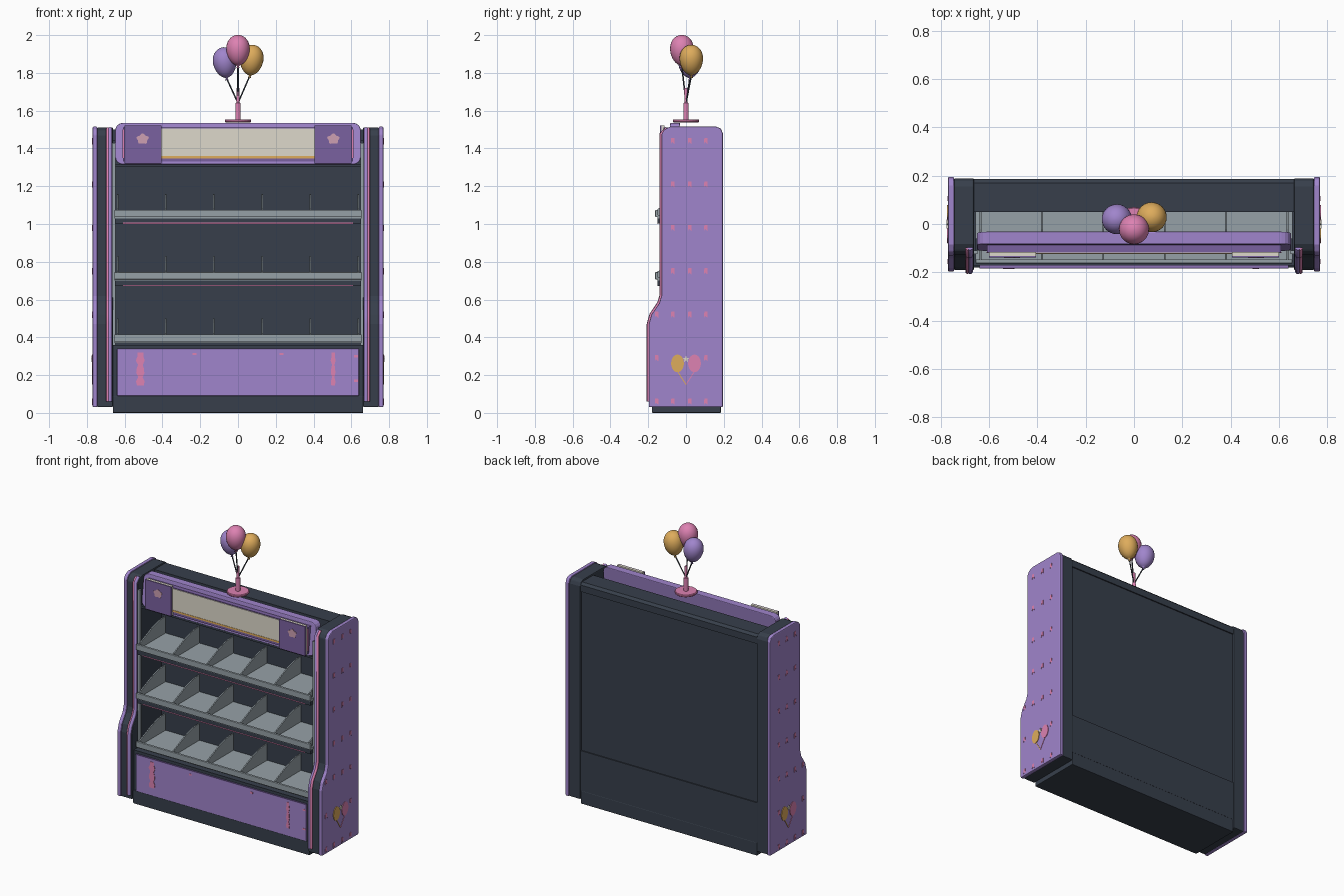
import bpy, bmesh, math
from mathutils import Vector, Matrix

cube = bpy.data.objects.get("Cube")
if cube:
    bpy.data.objects.remove(cube, do_unlink=True)


def material(name, r, g, b):
    lin = [((c / 255 + 0.055) / 1.055) ** 2.4 for c in (r, g, b)] + [1]
    m = bpy.data.materials.new(name)
    m.use_nodes = True
    m.diffuse_color = lin
    m.node_tree.nodes["Principled BSDF"].inputs["Base Color"].default_value = lin
    return m


PURPLE = material("lilac", 160, 133, 204)
PLUM = material("plum", 122, 97, 160)
DARK = material("charcoal", 55, 63, 75)
GREY = material("shelf grey", 150, 161, 167)
PINK = material("pink", 221, 130, 178)
YELLOW = material("golden yellow", 222, 172, 92)
CREAM = material("cream", 222, 217, 203)
BLUSH = material("dusty blush", 205, 160, 178)


def finish(bm, name, mat, bevel=0, smooth=False):
    bmesh.ops.recalc_face_normals(bm, faces=bm.faces)
    me = bpy.data.meshes.new(name)
    bm.to_mesh(me)
    bm.free()
    me.materials.append(mat)
    ob = bpy.data.objects.new(name, me)
    bpy.context.collection.objects.link(ob)
    if smooth:
        for p in me.polygons:
            p.use_smooth = True
    if bevel:
        mod = ob.modifiers.new("soft edges", "BEVEL")
        mod.width, mod.segments, mod.limit_method = bevel, 2, "ANGLE"
    return ob


def box(name, x, y, z, mat, bevel=0):
    bm = bmesh.new()
    bmesh.ops.create_cube(bm, size=1)
    for v in bm.verts:
        for i, (a, b) in enumerate((x, y, z)):
            v.co[i] = (a + b) / 2 + v.co[i] * (b - a)
    return finish(bm, name, mat, bevel)


def prism(name, pts, axis, a, b, mat, bevel=0):
    """Extrude a 2D outline: (y, z) along x, or (x, z) along y."""
    bm = bmesh.new()
    place = lambda p, d: (d, p[0], p[1]) if axis == "x" else (p[0], d, p[1])
    face = bm.faces.new([bm.verts.new(place(p, a)) for p in pts])
    new = bmesh.ops.extrude_face_region(bm, geom=[face])["geom"]
    shift = Vector(place((0, 0), b - a))
    bmesh.ops.translate(bm, vec=shift, verts=[g for g in new if isinstance(g, bmesh.types.BMVert)])
    return finish(bm, name, mat, bevel)


def ellipse(cx, cz, rx, rz, n=20, wobble=0.0):
    out = []
    for i in range(n):
        t = math.tau * i / n
        r = 1 + wobble * math.sin(5 * t)
        out.append((cx + rx * r * math.cos(t), cz + rz * r * math.sin(t)))
    return out


def tube(name, pts, radius, mat):
    cu = bpy.data.curves.new(name, "CURVE")
    cu.dimensions = "3D"
    cu.bevel_depth, cu.bevel_resolution, cu.use_fill_caps = radius, 2, True
    sp = cu.splines.new("POLY")
    sp.points.add(len(pts) - 1)
    for p, co in zip(sp.points, pts):
        p.co = (*co, 1)
    cu.materials.append(mat)
    ob = bpy.data.objects.new(name, cu)
    bpy.context.collection.objects.link(ob)


def lathe(name, profile, centre, mat, tilt=None, n=24):
    """Spin (radius, height) points about z."""
    bm = bmesh.new()
    rings = [[bm.verts.new((r * math.cos(math.tau * i / n), r * math.sin(math.tau * i / n), z))
              for i in range(n)] for r, z in profile]
    for lo, hi in zip(rings, rings[1:]):
        for i in range(n):
            bm.faces.new((lo[i], lo[(i + 1) % n], hi[(i + 1) % n], hi[i]))
    bm.faces.new(rings[0])
    bm.faces.new(rings[-1])
    bmesh.ops.transform(bm, matrix=Matrix.Translation(centre) @ (tilt or Matrix()), verts=bm.verts)
    return finish(bm, name, mat, smooth=tilt is not None)


# Side panels, their dark cores and front trims
front_edge = [(-.13, 1.475), (-.13, .62), (-.142, .58), (-.183, .52), (-.197, .47), (-.197, .03)]
outline = [(.195, .03), (.195, 1.48), (.185, 1.505), (.16, 1.515), (-.085, 1.515), (-.115, 1.5)] + front_edge
core = [(y * .97, z if z < 1 else z - .004) for y, z in outline]
for s, side in ((1, "left"), (-1, "right")):
    prism(side + "_panel", outline, "x", s * .744, s * .77, PURPLE, .006)
    prism(side + "_core", core, "x", s * .662, s * .745, DARK, .006)
    path = [(-.1, 1.505)] + front_edge[:-1] + [(-.197, .06)]
    tube(side + "_trim", [(s * .678, y, z) for y, z in path], .011, PURPLE)
    tube(side + "_trim_stripe", [(s * .689, y - .001, z) for y, z in path], .009, PINK)
    box(side + "_upright", sorted((s * .648, s * .664)), (-.125, -.11), (.35, 1.43), GREY)

    # Printed marks and balloon motif on the panel
    x0, x1 = s * .769, s * .7725
    for row in range(7):
        z = .06 + .23 * row
        for y in (-.155, -.07, .02, .105):
            if (y < -.1 and row > 2) or (row == 1 and -.1 < y < .1):
                continue
            tag = [(y - .01, z - .018), (y - .004, z - .006), (y + .01, z - .018),
                   (y + .008, z + .016), (y - .008, z + .016)]
            prism(side + "_panel_mark", tag, "x", x0, x1, PINK)
    for k, mat in ((-1, YELLOW), (1, PINK)):
        c = k * s * .045
        prism(side + "_motif_balloon", ellipse(c, .262, .034, .047), "x", x0, s * .774, mat)
        prism(side + "_motif_string", [(c - .003, .22), (c + .003, .22), (.003, .15), (-.003, .15)],
              "x", x0, x1, mat)
    star = [((.02 if i % 2 == 0 else .008) * math.sin(math.pi * i / 5),
             .285 + (.02 if i % 2 == 0 else .008) * math.cos(math.pi * i / 5)) for i in range(10)]
    prism(side + "_motif_star", star, "x", x0, s * .775, CREAM)

# Carcass: plinth, base, back and top
box("plinth", (-.663, .663), (-.18, .185), (0, .09), DARK, .004)
box("base_box", (-.662, .662), (-.172, .185), (.09, .36), DARK)
box("back_wall", (-.662, .662), (.125, .178), (.2, 1.46), DARK)
box("back_lower_cover", (-.662, .662), (.15, .184), (.05, .22), DARK, .003)
beam = [(.05, 1.44), (.05, 1.5), (.17, 1.5), (.186, 1.485), (.186, 1.44)]
prism("top_beam", beam, "x", -.662, .662, DARK)

# Base front panel with painted pink streaks
box("base_front_panel", (-.64, .64), (-.183, -.17), (.09, .34), PURPLE, .003)
box("base_panel_sill", (-.64, .64), (-.184, -.175), (.336, .342), PLUM)
for x, w in ((-.515, .02), (.505, .011)):
    edge = [(.145 + .022 * i, w * (1 + .35 * math.sin(i * 2.3))) for i in range(9)]
    streak = [(x - d, z) for z, d in edge] + [(x + d * .8, z) for z, d in reversed(edge)]
    prism("panel_streak", streak, "y", -.186, -.18, PINK)
for x, z in ((.625, .3), (.625, .17), (-.23, .312), (.23, .312)):
    box("panel_fleck", (x - .01, x + .01), (-.185, -.18), (z - .006, z + .006), PINK)

# Shelves with lips, under-lights and dividers
for z in (.36, .69, 1.02):
    box("shelf", (-.655, .655), (-.15, .125), (z + .01, z + .028), GREY)
    box("shelf_lip", (-.655, .655), (-.163, -.147), (z + .017, z + .055), GREY, .003)
    if z > .5:
        box("shelf_rail", (-.65, .65), (-.15, -.125), (z - .018, z + .012), DARK)
        box("shelf_light", (-.61, .61), (-.152, -.148), (z - .019, z - .013), PINK)
    wing = [(-.15, .02), (-.15, .06), (-.09, .085), (-.02, .115), (.05, .135), (.09, .14), (.125, .14), (.125, .02)]
    for i in range(6):
        x = -.636 + i * .2544
        prism("shelf_divider", [(y, z + h) for y, h in wing], "x", x - .004, x + .004, GREY)

# Header sign: leaning rounded board, banner and two corner cards
corners = []
for cx, cz, start in ((.61, 1.495, 0), (-.61, 1.495, 90), (-.61, 1.355, 180), (.61, 1.355, 270)):
    for k in range(5):
        t = math.radians(start + k * 22.5)
        corners.append((cx + .04 * math.cos(t), cz + .04 * math.sin(t)))
board = prism("header_board", corners, "y", -.112, -.06, PURPLE, .005)
for v in board.data.vertices:
    v.co.y += (v.co.z - 1.315) * .13
box("header_shadow_rail", (-.655, .655), (-.11, -.06), (1.302, 1.316), DARK)
box("banner_backing", (-.608, .608), (-.118, -.07), (1.33, 1.51), PLUM)
box("banner", (-.41, .41), (-.122, -.115), (1.36, 1.505), CREAM)
box("banner_underline", (-.41, .41), (-.124, -.115), (1.348, 1.36), YELLOW)
for s in (-1, 1):
    box("banner_end_line", (s * .607 - .004, s * .607 + .004), (-.121, -.115), (1.35, 1.5), PINK)
    box("corner_card", (s * .503 - .097, s * .503 + .097), (-.132, -.115), (1.322, 1.522), CREAM)
    box("corner_card_face", (s * .503 - .098, s * .503 + .098), (-.138, -.131), (1.321, 1.521), PLUM)
    prism("corner_card_flower", ellipse(s * .505, 1.45, .03, .026, 30, .14), "y", -.141, -.137, BLUSH)

# Balloon stand
lathe("stand_disc", [(.066, 1.538), (.07, 1.542), (.07, 1.55), (.066, 1.554)], (0, 0, 0), PINK)
lathe("stand_post", [(.014, 1.55), (.014, 1.64), (.008, 1.645), (.008, 1.72)], (0, 0, 0), PINK)
for name, c, mat, lean in (("purple", (-.07, .02, 1.855), PURPLE, -.12),
                           ("pink", (0, -.022, 1.92), PINK, 0),
                           ("yellow", (.072, .028, 1.868), YELLOW, .12)):
    steps = [math.pi * (.02 + .96 * i / 16) for i in range(17)]
    shape = [(.062 * math.sin(t) * (1 + .1 * -math.cos(t)), -.081 * math.cos(t)) for t in steps]
    shape = [(.009, -.094), (.004, -.084)] + shape[1:]
    lathe(name + "_balloon", shape, c, mat, Matrix.Rotation(lean, 4, "Y"))
    knot = (c[0] - .085 * math.sin(lean), c[1], c[2] - .085)
    tube(name + "_string", [(0, 0, 1.64), knot], .004, DARK)
